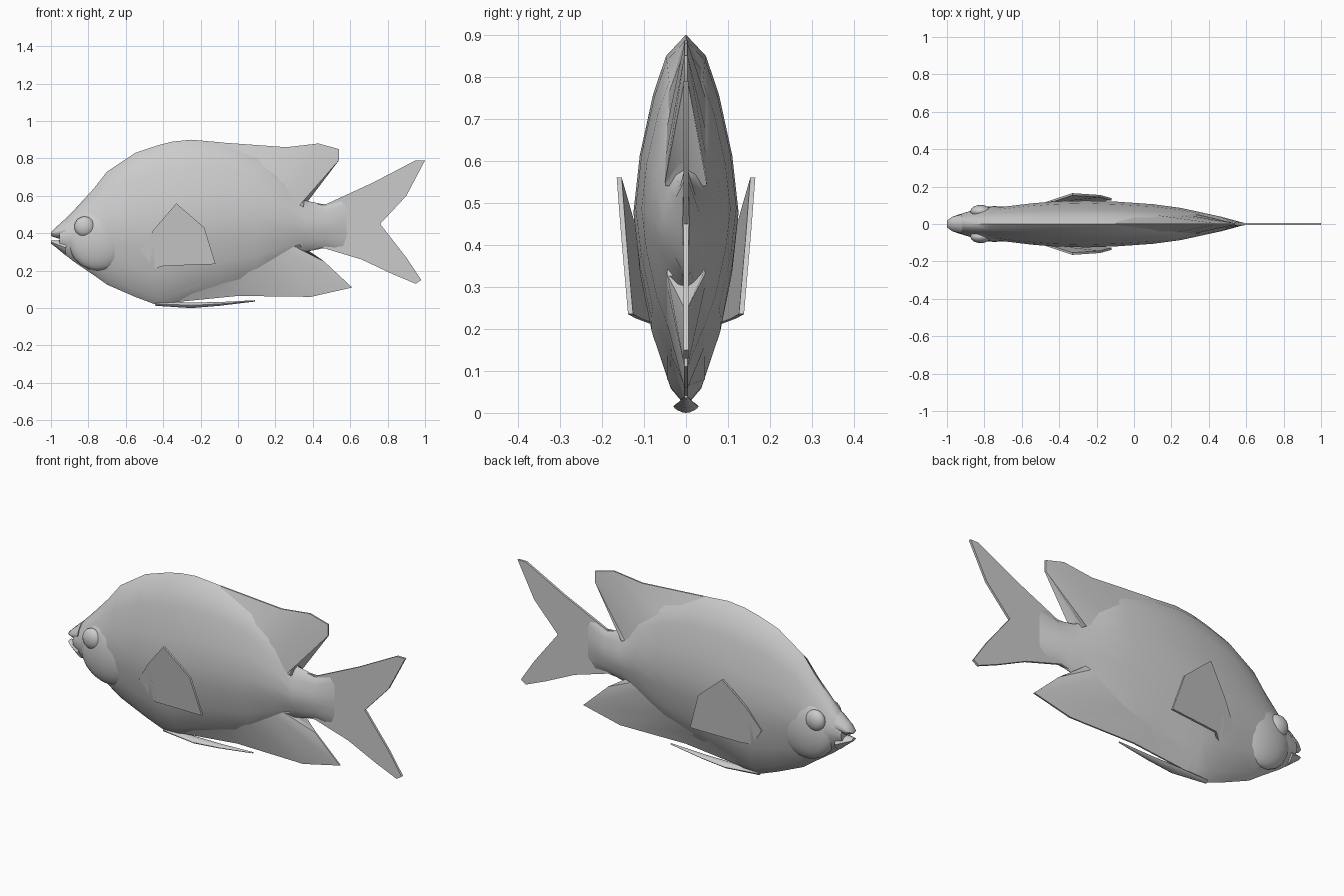
import bpy, bmesh, math

if "Cube" in bpy.data.objects:
    bpy.data.objects.remove(bpy.data.objects["Cube"])


def make(name, verts, faces):
    mesh = bpy.data.meshes.new(name)
    mesh.from_pydata(verts, [], faces)
    bm = bmesh.new()
    bm.from_mesh(mesh)
    bmesh.ops.recalc_face_normals(bm, faces=bm.faces)
    bm.to_mesh(mesh)
    bm.free()
    ob = bpy.data.objects.new(name, mesh)
    bpy.context.collection.objects.link(ob)
    return smooth(ob)


def smooth(ob, angle=50):
    bpy.ops.object.select_all(action='DESELECT')
    ob.select_set(True)
    bpy.context.view_layer.objects.active = ob
    bpy.ops.object.shade_smooth_by_angle(angle=math.radians(angle))
    return ob


# lens-shaped cross-section: (height fraction, width fraction)
SECTION = [(.05, .3), (.2, .66), (.36, .89), (.5, 1), (.66, .88), (.83, .63), (.94, .38)]


def loft(name, stations):
    """Skin lens sections given as (x, z bottom, z top, half width)."""
    ring = [(0, 0)] + SECTION + [(1, 0)] + [(t, -w) for t, w in reversed(SECTION)]
    n = len(ring)
    verts = [(x, w * f, zb + (zt - zb) * t) for x, zb, zt, w in stations for t, f in ring]
    faces = [(s * n + i, s * n + (i + 1) % n, (s + 1) * n + (i + 1) % n, (s + 1) * n + i)
             for s in range(len(stations) - 1) for i in range(n)]
    last = (len(stations) - 1) * n
    faces += [tuple(range(n)), tuple(range(last, last + n))]
    return make(name, verts, faces)


def fin(name, root, edge, thick, thin=.004):
    """Blade that tapers from a thick root line to a thin outer edge."""
    verts = []
    for (rx, rz), (ex, ez) in zip(root, edge):
        verts += [(rx, thick, rz), (ex, thin, ez), (ex, -thin, ez), (rx, -thick, rz)]
    faces = []
    for i in range(0, len(verts) - 4, 4):
        faces += [(i + a, i + a + 1, i + a + 5, i + a + 4) for a in range(3)]
    e = len(verts) - 4
    faces += [(0, 1, 2, 3), (e, e + 1, e + 2, e + 3)]
    return make(name, verts, faces)


def plate(name, points, offset):
    """Thin plate between the points and the points shifted along y."""
    n = len(points)
    verts = list(points) + [(x, y + offset, z) for x, y, z in points]
    faces = [tuple(range(n)), tuple(range(n, 2 * n))]
    faces += [(i, (i + 1) % n, (i + 1) % n + n, i + n) for i in range(n)]
    return make(name, verts, faces)


def ellipsoid(name, loc, radii):
    bpy.ops.mesh.primitive_uv_sphere_add(segments=16, ring_count=10, radius=1, location=loc)
    ob = bpy.context.object
    ob.name = name
    ob.scale = radii
    return smooth(ob)


# body, tapering into the tail stalk
loft("body", [
    (-.955, .31, .445, .045), (-.88, .25, .52, .068), (-.77, .175, .64, .082),
    (-.70, .125, .73, .092), (-.55, .06, .83, .11), (-.43, .015, .87, .12),
    (-.35, .018, .89, .123), (-.25, .055, .90, .125), (-.1, .09, .887, .12),
    (.1, .14, .83, .106), (.25, .23, .72, .086), (.36, .30, .575, .062),
    (.47, .323, .552, .038), (.58, .31, .60, .008)])

# lips around the slightly open mouth
loft("upper_lip", [(-1, .385, .405, .018), (-.97, .375, .435, .04), (-.92, .36, .48, .052)])
loft("lower_lip", [(-1, .345, .36, .018), (-.97, .322, .362, .036), (-.92, .28, .365, .052)])

# dorsal, anal and tail fins
fin("dorsal_fin",
    [(-.1, .80), (.1, .74), (.2, .66), (.27, .60), (.33, .55), (.35, .54)],
    [(-.1, .886), (.26, .86), (.43, .88), (.54, .85), (.54, .79), (.36, .61)], .05)
fin("anal_fin",
    [(-.35, .08), (-.1, .16), (.1, .21), (.25, .30), (.30, .33), (.33, .34)],
    [(-.35, .03), (0, .065), (.39, .06), (.61, .11), (.46, .25), (.36, .30)], .045)
tail = [(.36, .56), (.47, .555), (.72, .67), (.95, .79), (1, .79), (.9, .6), (.76, .45),
        (.9, .27), (.98, .15), (.95, .13), (.83, .18), (.66, .26), (.46, .32), (.36, .31)]
plate("tail_fin", [(x, -.006, z) for x, z in tail], .012)

# slim pelvic fin under the belly
loft("pelvic_fin", [(-.44, .012, .035, .012), (-.25, 0, .03, .03),
                    (-.1, .012, .032, .02), (.09, .035, .042, .004)])

# paired parts: gill cover, eye and pectoral fin
pectoral = [(-.52, .10, .31), (-.45, .125, .42), (-.33, .165, .56), (-.18, .155, .43),
            (-.12, .138, .235), (-.40, .12, .225), (-.45, .08, .21)]
for side, s in (("right", -1), ("left", 1)):
    ellipsoid(f"gill_cover_{side}", (-.745, s * .03, .365), (.165, .066, .165))
    ellipsoid(f"eye_{side}", (-.82, s * .068, .435), (.055, .034, .055))
    plate(f"pectoral_fin_{side}", [(x, s * y, z) for x, y, z in pectoral], -s * .012)
